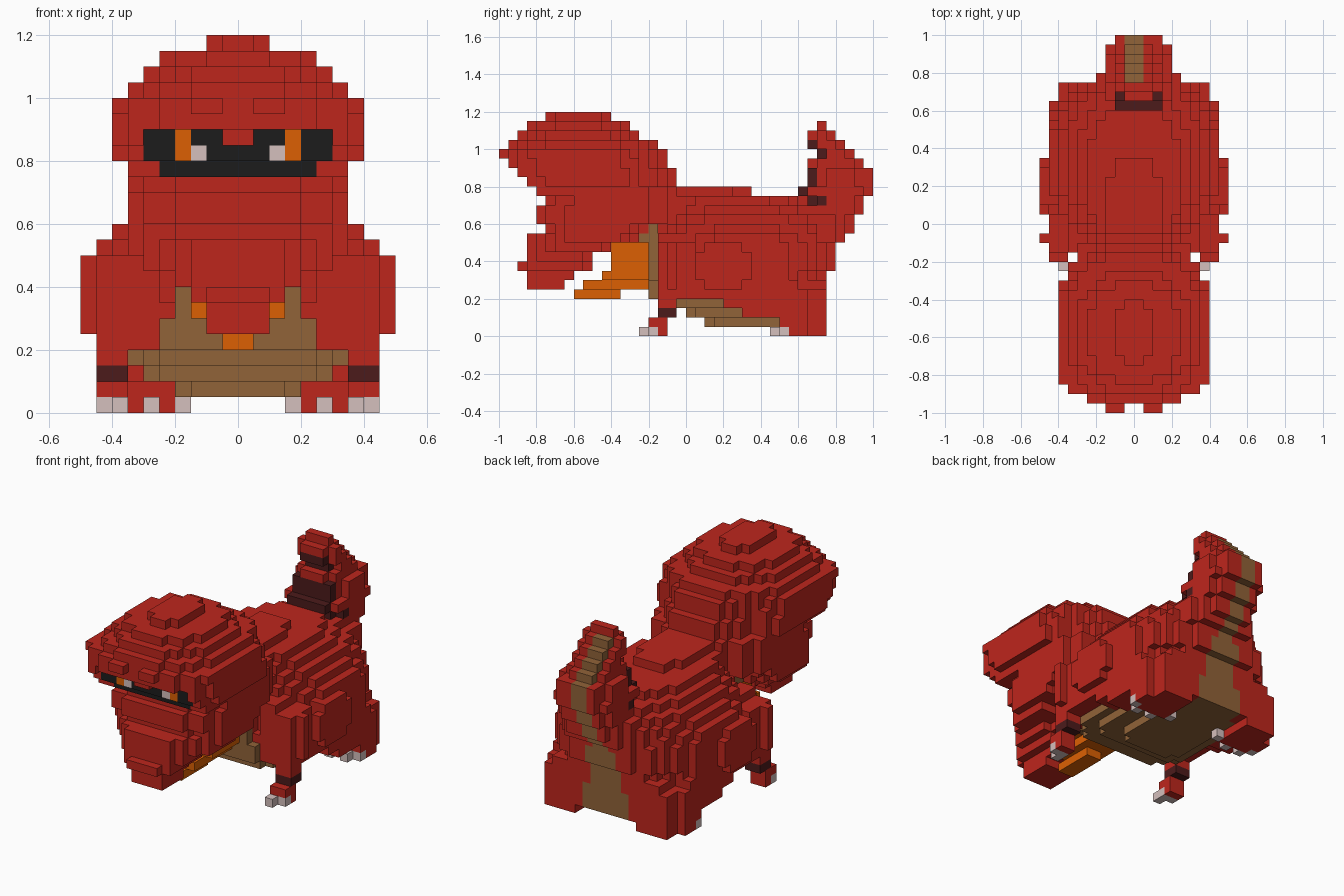
import bpy
import bmesh
from mathutils import Vector

cube = bpy.data.objects.get("Cube")
if cube:
    bpy.data.objects.remove(cube, do_unlink=True)

UNIT = 0.05  # size of one block
COLOURS = {
    "red_fur": (0.515, 0.019, 0.012),
    "brown_belly": (0.283, 0.125, 0.04),
    "orange": (0.72, 0.118, 0.001),
    "black_mask": (0.012, 0.012, 0.012),
    "dark_maroon": (0.072, 0.011, 0.011),
    "claw_grey": (0.66, 0.525, 0.51),
}
NAMES = list(COLOURS)
RED, BROWN, ORANGE, BLACK, MAROON, CLAW = range(len(NAMES))

materials = []
for name, rgb in COLOURS.items():
    mat = bpy.data.materials.new(name)
    mat.use_nodes = True
    mat.diffuse_color = (*rgb, 1)
    bsdf = next(n for n in mat.node_tree.nodes if n.type == "BSDF_PRINCIPLED")
    bsdf.inputs["Base Color"].default_value = (*rgb, 1)
    materials.append(mat)

blocks = {}  # grid cell -> (part, colour)


def box(part, colour, xs, ys, zs):
    """Fill a box of blocks, and its mirror image across x."""
    for x in range(*xs):
        for y in range(*ys):
            for z in range(*zs):
                blocks[x, y, z] = blocks[-1 - x, y, z] = (part, colour)


def layers(part, colour, rows, power, middle=0.0):
    """Stack rounded slabs: bottom, top, half width, front, back."""
    for low, high, half, front, back in rows:
        centre, length = (front + back) / 2, (back - front) / 2
        for x in range(-12, 12):
            for y in range(front, back):
                dx = abs(x + 0.5 - middle) / half
                dy = abs(y + 0.5 - centre) / length
                if dx ** power + dy ** power <= 1:
                    for z in range(low, high):
                        blocks[x, y, z] = (part, colour)


# Torso: full flanks, rounded back and side bulges
layers("torso", RED, [(4, 7, 9, -3, 15), (7, 10, 9, -3, 16)], 2.8)
layers("torso", RED, [
    (10, 11, 9, -3, 16), (11, 12, 8, -3, 16), (12, 13, 7, -3, 16),
    (13, 14, 6, -3, 15), (14, 15, 5, -3, 13), (15, 16, 3.2, -3, 7)], 2.2)
box("torso", RED, (9, 10), (1, 7), (6, 9))
box("torso", RED, (9, 10), (2, 6), (5, 10))

# Belly and chest
layers("belly", BROWN, [(3, 4, 7, -3, 15), (2, 3, 6, 0, 15), (1, 2, 4, 2, 15)], 5)
box("chest", BROWN, (0, 5), (-4, -3), (4, 6))
box("chest", BROWN, (0, 4), (-4, -3), (6, 12))
box("chest", BROWN, (0, 4), (-5, -4), (10, 11))

# Front legs: shoulder, shin, cuff, foot and claws
box("front_legs", RED, (7, 9), (-3, 1), (4, 10))
box("front_legs", RED, (5, 7), (-3, 0), (4, 11))
box("front_legs", RED, (9, 10), (-2, -1), (5, 10))
box("front_legs", RED, (7, 9), (-3, -1), (3, 4))
box("front_legs", MAROON, (7, 9), (-3, -1), (2, 3))
box("front_legs", RED, (7, 9), (-4, -2), (1, 2))
box("front_legs", RED, (7, 9), (-3, -2), (0, 1))
box("front_legs", CLAW, (7, 9), (-4, -3), (0, 1))
box("front_legs", CLAW, (7, 8), (-5, -4), (0, 1))

# Hind legs with thighs and claws
box("hind_legs", RED, (6, 9), (4, 13), (3, 5))
box("hind_legs", RED, (6, 9), (6, 12), (5, 6))
box("hind_legs", RED, (6, 9), (6, 13), (2, 3))
box("hind_legs", RED, (4, 9), (10, 13), (0, 3))
box("hind_legs", RED, (4, 8), (13, 15), (0, 5))
box("hind_legs", RED, (3, 7), (13, 15), (1, 6))
for x, y in ((3, 10), (5, 9), (7, 9), (8, 10)):
    box("hind_legs", CLAW, (x, x + 1), (y, y + 1), (0, 1))

# Tail, one block off centre
TAIL = [(8, 10, 4.5, 11, 16), (10, 11, 4.5, 11, 17), (11, 13, 4.2, 11, 18),
        (13, 14, 4, 11, 19), (14, 15, 3.6, 13, 19), (15, 16, 3.6, 12, 20),
        (16, 18, 3.2, 13, 20), (18, 19, 2.8, 13, 19), (19, 20, 2.6, 14, 18),
        (20, 21, 2.6, 13, 17), (21, 22, 2.1, 13, 16), (22, 23, 1, 14, 15)]
layers("tail", RED, TAIL, 2.5, 0.5)

# Dark bands on the front of the tail
for low, high, half, front, back in TAIL:
    for cell, (part, colour) in list(blocks.items()):
        if part == "tail" and low <= cell[2] < high and cell[2] in (14, 15, 16, 17, 19, 20):
            if cell[1] < front + (2 if low == 14 else 1):
                blocks[cell] = (part, MAROON)

# Brown stripe down the back of the tail and rump, wider at the base
for z in range(1, 22):
    for x in range(-2, 2) if z < 9 else (-1, 0):
        last = max(c[1] for c in blocks if c[0] == x and c[2] == z)
        for y in (last - 1, last):
            blocks[x, y, z] = (blocks.get((x, y, z), ("tail", RED))[0], BROWN)

# Orange throat wedge
for z, half, front, back in [(4, 1, -12, -7), (5, 2, -11, -4), (6, 3, -9, -4),
                             (7, 3, -8, -4), (8, 3, -8, -4), (9, 3, -8, -4)]:
    box("throat", ORANGE, (0, half), (front, back), (z, z + 1))

# Jaw and chin
layers("jaw", RED, [
    (15, 16, 7, -16, -1), (14, 15, 7, -15, -1), (12, 14, 7, -16, -1),
    (11, 12, 7, -15, -4), (10, 11, 7, -15, -5), (9, 10, 6, -15, -8)], 3)
layers("chin", RED, [
    (9, 11, 5, -17, -8), (8, 9, 4.3, -17, -10), (7, 8, 3.2, -18, -10),
    (6, 7, 2.3, -17, -12), (5, 6, 2.3, -17, -13)], 3)

# Domed head: wide brow and cheeks, rounded crown and nape
layers("head", RED, [
    (16, 17, 8, -17, -4), (17, 18, 8, -18, -4), (18, 19, 8, -19, -4),
    (19, 20, 8, -19, -5)], 3.6)
layers("head", RED, [
    (16, 18, 6, -15, -1), (18, 20, 6, -15, -2), (20, 21, 7, -19, -3),
    (21, 22, 6, -18, -5), (22, 23, 5, -17, -6), (23, 24, 2.4, -15, -8)], 2.3)
box("head", RED, (5, 7), (-16, -8), (15, 16))
box("head", RED, (1, 3), (-20, -19), (19, 20))

# Recessed mask with eyes and a red nose bridge between the cheeks
for cell in list(blocks):
    if abs(cell[0] + 0.5) < 6 and cell[1] < -17 and cell[2] in (16, 17):
        del blocks[cell]
box("head", RED, (6, 7), (-17, -14), (16, 17))
box("head", RED, (6, 7), (-18, -14), (17, 18))
box("mask", BLACK, (0, 6), (-17, -14), (16, 18))
box("mask", BLACK, (0, 5), (-16, -15), (15, 16))
box("mask", ORANGE, (3, 4), (-17, -16), (16, 18))
box("mask", CLAW, (2, 3), (-17, -16), (16, 17))
box("head", RED, (0, 1), (-18, -16), (17, 18))

# One mesh per part, keeping only the faces that are open to the air
AXES = [Vector(a) for a in ((1, 0, 0), (0, 1, 0), (0, 0, 1))]
for part in dict.fromkeys(p for p, c in blocks.values()):
    bm = bmesh.new()
    corners = {}
    for cell, (owner, colour) in blocks.items():
        if owner != part:
            continue
        centre = Vector(cell) + Vector((0.5, 0.5, 0.5))
        for a in range(3):
            for side in (-1, 1):
                n, u, v = AXES[a] * side, AXES[a - 2] * side, AXES[a - 1]
                if tuple(int(t) for t in Vector(cell) + n) in blocks:
                    continue
                ring = []
                for s, t in ((-1, -1), (1, -1), (1, 1), (-1, 1)):
                    co = (centre + (n + u * s + v * t) / 2) * UNIT
                    key = tuple(round(q, 3) for q in co)
                    if key not in corners:
                        corners[key] = bm.verts.new(co)
                    ring.append(corners[key])
                face = bm.faces.new(ring)
                face.material_index = colour
    mesh = bpy.data.meshes.new(part)
    bm.to_mesh(mesh)
    bm.free()
    for mat in materials:
        mesh.materials.append(mat)
    obj = bpy.data.objects.new(part, mesh)
    bpy.context.scene.collection.objects.link(obj)
